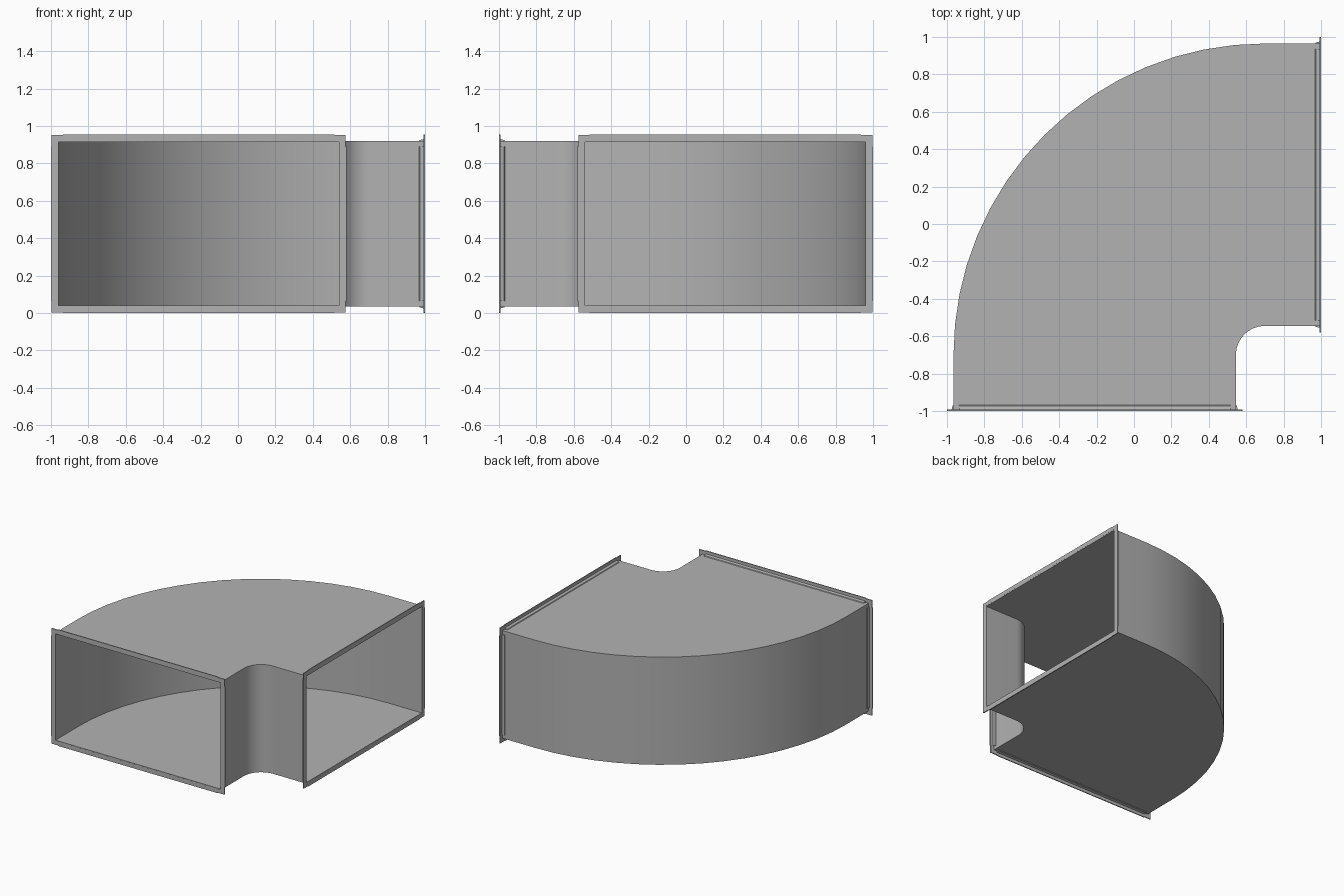
import bpy, bmesh, math

if "Cube" in bpy.data.objects:
    bpy.data.objects.remove(bpy.data.objects["Cube"])

X0, X1 = -0.965, 0.545      # side walls at the front opening
Z0, Z1 = 0.035, 0.92        # floor and roof
C = 0.70                    # bend centre is (C, -C)
SEGS = 16
LIP = 0.035                 # flange height around the wall

steel = bpy.data.materials.new("sheet_metal")
steel.diffuse_color = (0.45, 0.45, 0.45, 1)
steel.use_nodes = True
steel.node_tree.nodes["Principled BSDF"].inputs["Base Color"].default_value = steel.diffuse_color


def make_object(name, verts, faces):
    mesh = bpy.data.meshes.new(name)
    mesh.from_pydata(verts, [], faces)
    bm = bmesh.new()
    bm.from_mesh(mesh)
    bmesh.ops.recalc_face_normals(bm, faces=bm.faces)
    bm.to_mesh(mesh)
    bm.free()
    mesh.materials.append(steel)
    ob = bpy.data.objects.new(name, mesh)
    bpy.context.collection.objects.link(ob)
    return ob


def prism(name, start, end):
    """Solid between two matching outlines."""
    n = len(start)
    faces = [tuple(range(n)), tuple(range(n, 2 * n))]
    faces += [(i, (i + 1) % n, n + (i + 1) % n, n + i) for i in range(n)]
    return make_object(name, start + end, faces)


# Thin-walled elbow: a rectangular section carried round the bend
def wall_path(radius):
    pts = [(C - radius, -0.9995)]
    for i in range(SEGS + 1):
        a = math.pi - i * math.pi / 2 / SEGS
        pts.append((C + radius * math.cos(a), -C + radius * math.sin(a)))
    return pts + [(0.9995, radius - C)]


verts = []
for o, i in zip(wall_path(C - X0), wall_path(C - X1)):
    verts += [(*o, Z0), (*o, Z1), (*i, Z1), (*i, Z0)]
faces = []
for s in range(SEGS + 2):
    for k in range(4):
        a, b = s * 4 + k, s * 4 + (k + 1) % 4
        faces.append((a, b, b + 4, a + 4))
duct = make_object("duct_elbow", verts, faces)
shell = duct.modifiers.new("sheet", 'SOLIDIFY')
shell.thickness = 0.006
shell.offset = -1
shell.use_even_offset = True
# Apply the thickness first so the rims of the openings stay sharp
bpy.ops.object.select_all(action='DESELECT')
duct.select_set(True)
bpy.context.view_layer.objects.active = duct
bpy.ops.object.modifier_apply(modifier=shell.name)
bpy.ops.object.shade_smooth_by_angle(angle=math.radians(30))

# Ports: front opening, and its mirror image on the right
ports = {
    "front": lambda u, d, z: (u, -1 + d, z),
    "right": lambda u, d, z: (1 - d, -u, z),
}
# Angle profile: depth behind the face, height off the wall
ANGLE = [(0, 0), (0, LIP), (0.008, LIP), (0.008, 0.010),
         (0.028, 0.005), (0.032, 0)]
INSET = 0.03                # rails stop short of the corner plates

for port, place in ports.items():
    # Flange rails along all four sides
    for side, wall, sign in (("bottom", Z0, -1), ("top", Z1, 1)):
        ends = [[place(u, d, wall + sign * h) for d, h in ANGLE]
                for u in (X0 + INSET, X1 - INSET)]
        prism(f"{port}_{side}_rail", *ends)
    for side, wall, sign in (("outer", X0, -1), ("inner", X1, 1)):
        ends = [[place(wall + sign * h, d, z) for d, h in ANGLE]
                for z in (Z0 + INSET, Z1 - INSET)]
        prism(f"{port}_{side}_rail", *ends)
    # L-shaped corner plates, slightly lower than the rails
    e = LIP - 0.004
    plate = [(e, e), (-INSET, e), (-INSET, 0), (0, 0), (0, -INSET), (e, -INSET)]
    for u, su in ((X0, -1), (X1, 1)):
        for z, sz in ((Z0, -1), (Z1, 1)):
            layers = [[place(u + su * p, d, z + sz * q) for p, q in plate]
                      for d in (0.0, 0.008)]
            prism(f"{port}_corner_plate", *layers)
